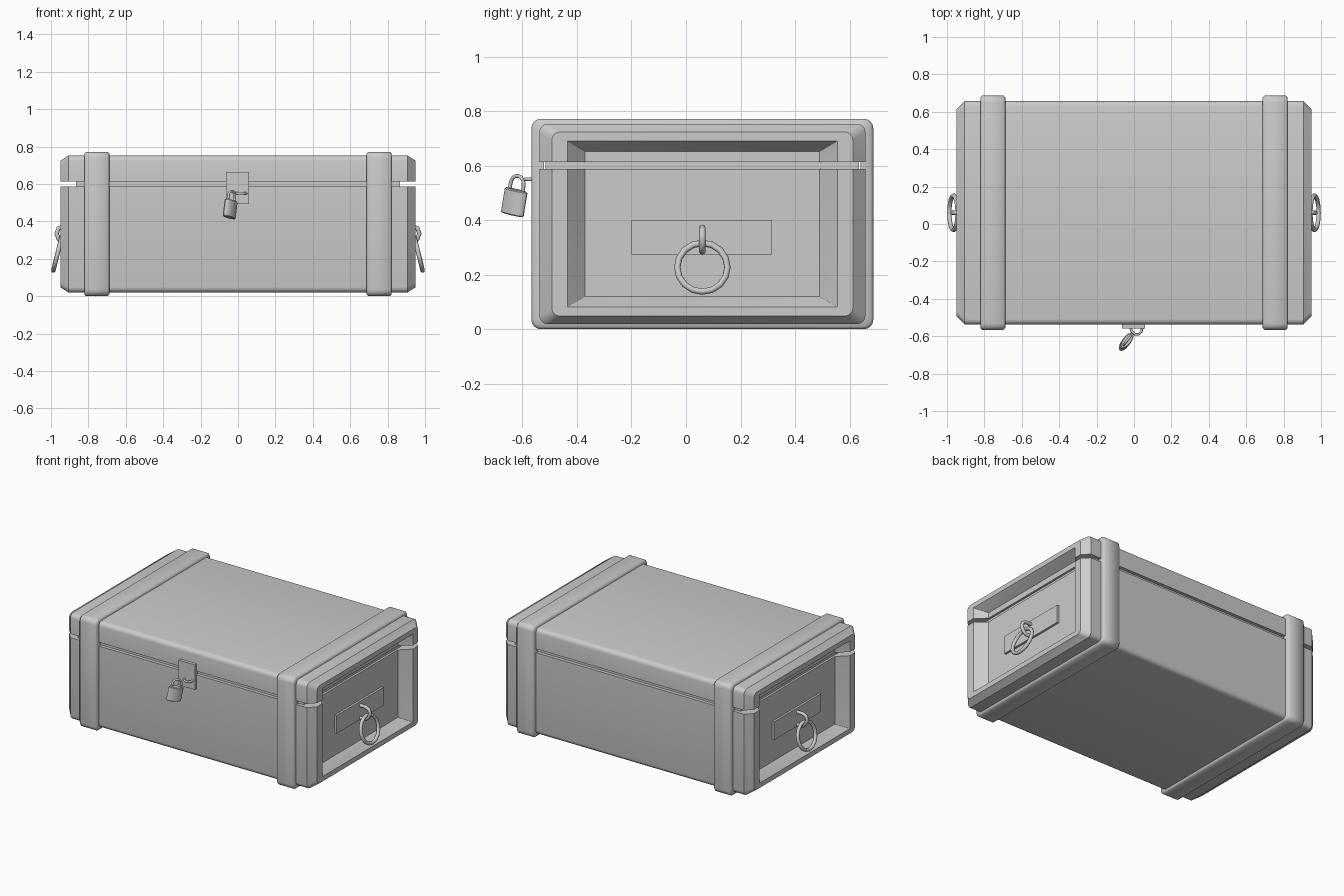
import bpy, bmesh
from math import sin, cos, pi, radians
from mathutils import Vector, Matrix

if "Cube" in bpy.data.objects:
    bpy.data.objects.remove(bpy.data.objects["Cube"])

CY, CZ = 0.06, 0.386          # centre line of the chest


def finish(ob, angle=35):
    bpy.ops.object.select_all(action='DESELECT')
    ob.select_set(True)
    bpy.context.view_layer.objects.active = ob
    bpy.ops.object.shade_smooth_by_angle(angle=radians(angle))
    return ob


def make(name, bm, angle=35):
    bmesh.ops.recalc_face_normals(bm, faces=bm.faces)
    me = bpy.data.meshes.new(name)
    bm.to_mesh(me)
    bm.free()
    ob = bpy.data.objects.new(name, me)
    bpy.context.collection.objects.link(ob)
    return finish(ob, angle)


def loop(bm, x, hy, hz, r, n=4):
    """Rounded rectangle in the YZ plane."""
    vs = []
    for k, (sy, sz) in enumerate([(1, 1), (-1, 1), (-1, -1), (1, -1)]):
        for i in range(n + 1):
            a = pi / 2 * (k + i / n)
            vs.append(bm.verts.new((x, CY + sy * (hy - r) + r * cos(a),
                                    CZ + sz * (hz - r) + r * sin(a))))
    return vs


def loft(sections, caps=True):
    bm = bmesh.new()
    rings = [loop(bm, *s) for s in sections]
    n = len(rings[0])
    for a, b in zip(rings, rings[1:]):
        for i in range(n):
            bm.faces.new((a[i], a[(i + 1) % n], b[(i + 1) % n], b[i]))
    if caps:
        bm.faces.new(rings[0])
        bm.faces.new(rings[-1])
    return bm


def box(name, lo, hi, bevel=0.0):
    bm = bmesh.new()
    lo, hi = Vector(lo), Vector(hi)
    bmesh.ops.create_cube(bm, size=1, matrix=Matrix.Translation((lo + hi) / 2)
                          @ Matrix.Diagonal((*(hi - lo), 1)))
    if bevel:
        bmesh.ops.bevel(bm, geom=bm.edges[:], offset=bevel, segments=1, affect='EDGES')
    return make(name, bm)


def wire(name, pts, r, cyclic=False):
    cu = bpy.data.curves.new(name, 'CURVE')
    cu.dimensions = '3D'
    cu.bevel_depth, cu.bevel_resolution, cu.use_fill_caps = r, 2, True
    sp = cu.splines.new('POLY')
    sp.points.add(len(pts) - 1)
    for p, c in zip(sp.points, pts):
        p.co = (*c, 1)
    sp.use_cyclic_u = cyclic
    ob = bpy.data.objects.new(name, cu)
    bpy.context.collection.objects.link(ob)
    bpy.ops.object.select_all(action='DESELECT')
    ob.select_set(True)
    bpy.context.view_layer.objects.active = ob
    bpy.ops.object.convert(target='MESH')
    return finish(bpy.context.object, 50)


# chest shell: recessed ends, chamfered rims, split into base and lid
end = [(0.88, 0.43, 0.266, 0.002), (0.95, 0.495, 0.304, 0.002),
       (0.95, 0.552, 0.338, 0.03), (0.905, 0.598, 0.367, 0.03)]
shell = [(-x, *rest) for x, *rest in end] + end[::-1]
for name, z, up in (("base", 0.587, False), ("lid", 0.613, True)):
    bm = loft(shell)
    bmesh.ops.bisect_plane(bm, geom=bm.verts[:] + bm.edges[:] + bm.faces[:],
                           plane_co=(0, 0, z), plane_no=(0, 0, 1),
                           clear_inner=up, clear_outer=not up)
    bmesh.ops.holes_fill(bm, edges=[e for e in bm.edges if e.is_boundary], sides=0)
    make(name, bm, 30)

# inner wall seen through the seam
box("inner_rim", (-0.865, CY - 0.575, 0.56), (0.865, CY + 0.575, 0.64))

for s, side in ((-1, "left"), (1, "right")):
    # wrap-around strap
    strap = [(0.688, 0.58, 0.35, 0.02), (0.688, 0.617, 0.376, 0.03),
             (0.698, 0.627, 0.386, 0.035), (0.812, 0.627, 0.386, 0.035),
             (0.822, 0.617, 0.376, 0.03), (0.822, 0.58, 0.35, 0.02)]
    make(side + "_strap", loft([(s * x, *rest) for x, *rest in strap], caps=False), 50)
    # handle plate, staple and pull ring
    xs = sorted((s * 0.87, s * 0.895))
    box(side + "_handle_plate", (xs[0], -0.2, 0.275), (xs[1], 0.315, 0.4))
    wire(side + "_handle_staple",
         [(s * x, CY, z) for x, z in ((0.885, 0.285), (0.935, 0.285), (0.958, 0.305),
                                      (0.97, 0.335), (0.96, 0.362), (0.935, 0.372),
                                      (0.885, 0.372))], 0.012)
    t = radians(14)
    wire(side + "_handle_ring",
         [(s * (0.965 - 0.092 * sin(a) * sin(t)), CY + 0.092 * cos(a),
           0.227 + 0.092 * sin(a) * cos(t))
          for a in (2 * pi * i / 16 for i in range(16))], 0.012, True)

# hasp plate and its loop
box("hasp_plate", (-0.065, -0.558, 0.492), (0.06, -0.53, 0.665))
wire("hasp_loop", [(-0.02, -0.55, 0.55), (-0.012, -0.575, 0.55), (0.005, -0.59, 0.55),
                   (0.025, -0.59, 0.55), (0.04, -0.575, 0.55), (0.045, -0.55, 0.55)], 0.007)

# hanging padlock
pose = (Matrix.Translation((-0.042, -0.63, 0.466)) @ Matrix.Rotation(0.93, 4, 'Z')
        @ Matrix.Rotation(0.2, 4, 'Y'))
bm = bmesh.new()
bmesh.ops.create_cone(bm, cap_ends=True, segments=16, radius1=1, radius2=1, depth=1,
                      matrix=Matrix.Diagonal((0.05, 0.023, 0.094, 1)))
rims = [e for e in bm.edges if abs(e.verts[0].co.z - e.verts[1].co.z) < 1e-4]
bmesh.ops.bevel(bm, geom=rims, offset=0.004, segments=1, affect='EDGES')
bm.transform(pose)
make("padlock_body", bm)
arch = [(0.03, 0, 0.04)] + [(0.03 * cos(a), 0, 0.068 + 0.03 * sin(a))
                            for a in (pi * i / 8 for i in range(9))] + [(-0.03, 0, 0.04)]
wire("padlock_shackle", [pose @ Vector(p) for p in arch], 0.007)
